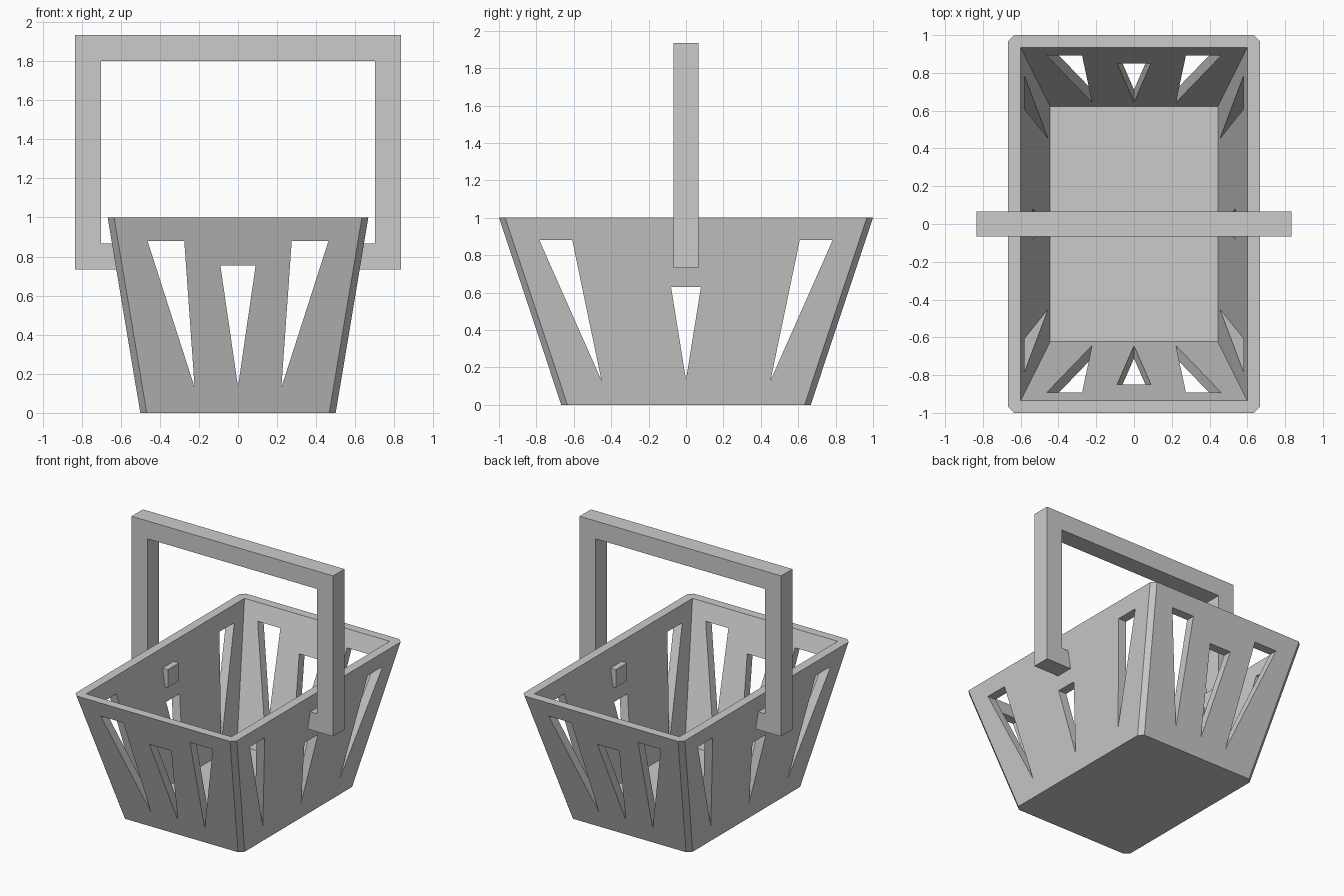
import bpy, bmesh

if "Cube" in bpy.data.objects:
    bpy.data.objects.remove(bpy.data.objects["Cube"])


def add_mesh(name, build):
    bm = bmesh.new()
    build(bm)
    bmesh.ops.recalc_face_normals(bm, faces=bm.faces)
    mesh = bpy.data.meshes.new(name)
    bm.to_mesh(mesh)
    bm.free()
    ob = bpy.data.objects.new(name, mesh)
    bpy.context.scene.collection.objects.link(ob)
    return ob


def loft(bm, ring_a, ring_b):
    """Closed solid between two matching rings of points."""
    a = [bm.verts.new(p) for p in ring_a]
    b = [bm.verts.new(p) for p in ring_b]
    bm.faces.new(a)
    bm.faces.new(b)
    n = len(a)
    for i in range(n):
        j = (i + 1) % n
        bm.faces.new((a[i], a[j], b[j], b[i]))


def ring(x, y, z, c=0.0):
    """Rectangle ring, with chamfered corners when c > 0."""
    pts = []
    for sx, sy in ((1, 1), (-1, 1), (-1, -1), (1, -1)):
        if c == 0:
            pts.append((sx * x, sy * y, z))
            continue
        pair = [(sx * x, sy * (y - c), z), (sx * (x - c), sy * y, z)]
        pts += pair if sx * sy > 0 else pair[::-1]
    return pts


def slots(triangles, axis):
    """Triangular prisms running through both opposite walls."""
    def build(bm):
        for tri in triangles:
            if axis == 'y':
                loft(bm, [(u, -1.5, z) for u, z in tri], [(u, 1.5, z) for u, z in tri])
            else:
                loft(bm, [(-1.5, u, z) for u, z in tri], [(1.5, u, z) for u, z in tri])
    return build


def mirrored(tri):
    return [tri, [(-u, z) for u, z in tri]]


# Tapered basket body with chamfered corners
basket = add_mesh("basket", lambda bm: loft(
    bm, ring(0.5, 0.667, 0, 0.033), ring(0.667, 1.0, 1, 0.033)))

# Cavity: walls parallel to the outside, floor 0.067 thick
def inner(z):
    return ring(0.433 + z / 6, 0.6 + z / 3, z)

cavity = add_mesh("cavity_cutter", lambda bm: loft(bm, inner(0.067), inner(1.2)))

# Triangular openings in the end walls and the side walls
end_tris = mirrored([(0.275, 0.88), (0.463, 0.88), (0.222, 0.13)])
end_tris.append([(-0.09, 0.753), (0.09, 0.753), (0, 0.133)])
side_tris = mirrored([(0.608, 0.88), (0.784, 0.88), (0.452, 0.13)])
side_tris.append([(-0.08, 0.63), (0.08, 0.63), (0, 0.133)])

cutters = [cavity,
           add_mesh("end_slot_cutter", slots(end_tris, 'y')),
           add_mesh("side_slot_cutter", slots(side_tris, 'x'))]
for cutter in cutters:
    cutter.hide_render = True
    mod = basket.modifiers.new(cutter.name, 'BOOLEAN')
    mod.operation = 'DIFFERENCE'
    mod.solver = 'EXACT'
    mod.object = cutter
bpy.context.view_layer.objects.active = basket
for cutter in cutters:
    bpy.ops.object.modifier_apply(modifier=cutter.name)
    bpy.data.objects.remove(cutter)

# Handle: square-section frame whose feet peg through the side walls
half = [(0.533, 0.733), (0.833, 0.733), (0.833, 1.933)]
half_in = [(0.7, 1.8), (0.7, 0.867), (0.533, 0.867)]
profile = (half + [(-x, z) for x, z in half[::-1]]
           + [(-x, z) for x, z in half_in[::-1]] + half_in)
add_mesh("handle", lambda bm: loft(
    bm, [(x, -0.067, z) for x, z in profile], [(x, 0.067, z) for x, z in profile]))
